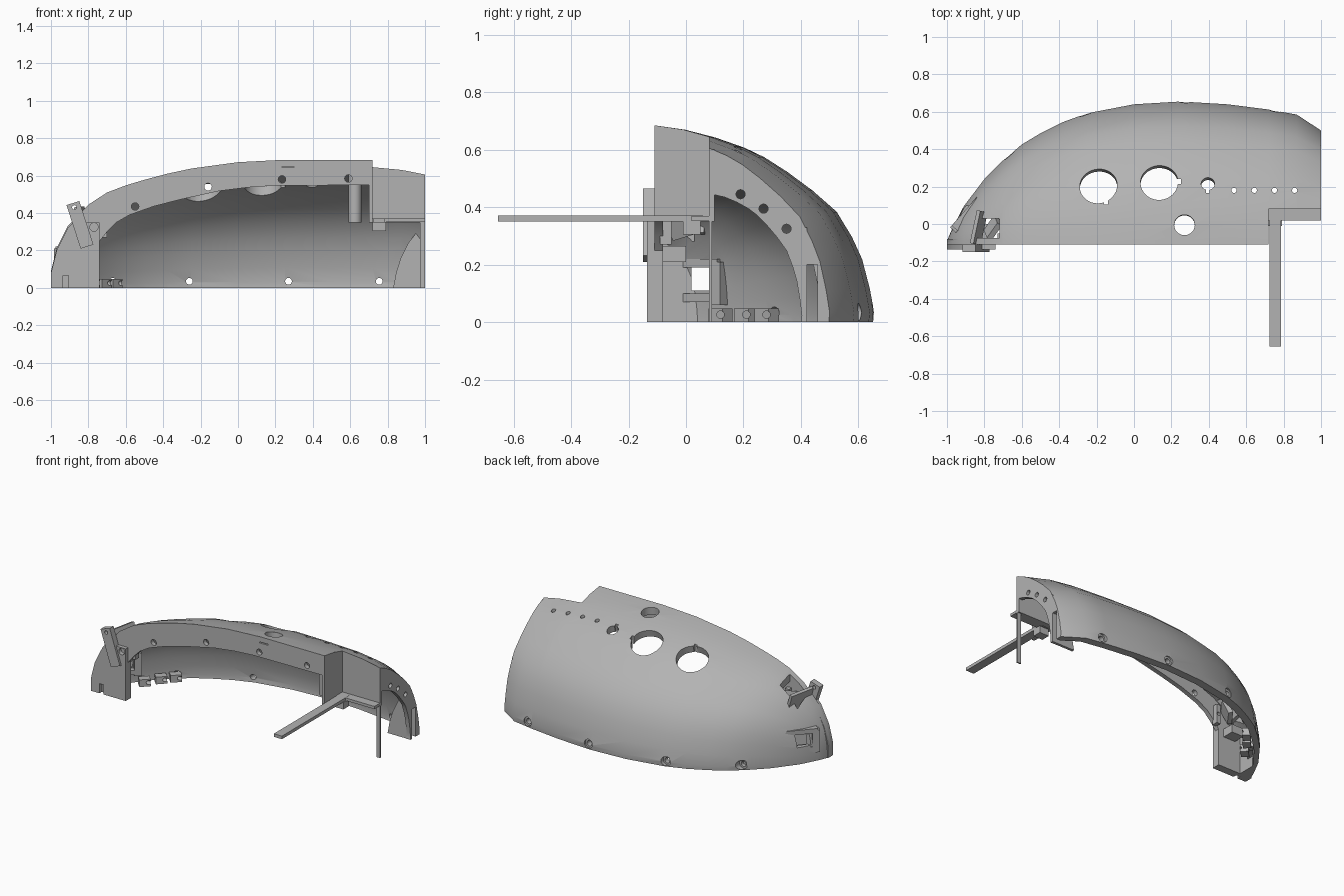
import bpy, bmesh
from math import pi, radians
from mathutils import Matrix, Vector, Euler

cube = bpy.data.objects.get("Cube")
if cube:
    bpy.data.objects.remove(cube, do_unlink=True)

grey = bpy.data.materials.new("plain grey")
grey.use_nodes = True
grey.diffuse_color = (0.45, 0.45, 0.45, 1)
grey.node_tree.nodes["Principled BSDF"].inputs["Base Color"].default_value = (0.45, 0.45, 0.45, 1)


def finish(name, bm):
    bmesh.ops.recalc_face_normals(bm, faces=bm.faces[:])
    me = bpy.data.meshes.new(name)
    bm.to_mesh(me)
    bm.free()
    me.materials.append(grey)
    ob = bpy.data.objects.new(name, me)
    bpy.context.collection.objects.link(ob)
    return ob


def box(name, center, size, rot=(0, 0, 0)):
    bm = bmesh.new()
    m = (Matrix.Translation(center) @ Euler([radians(a) for a in rot]).to_matrix().to_4x4()
         @ Matrix.Diagonal((*size, 1)))
    bmesh.ops.create_cube(bm, size=1, matrix=m)
    return finish(name, bm)


def span(name, x, y, z):
    """Box from its limits on each axis."""
    lim = (x, y, z)
    return box(name, [(a + b) / 2 for a, b in lim], [b - a for a, b in lim])


def cyl(name, center, r, depth, axis="Z", sides=32, tilt=0):
    rot = {"X": (0, pi / 2, 0), "Y": (pi / 2, 0, 0), "Z": (radians(tilt), 0, 0)}[axis]
    bm = bmesh.new()
    bmesh.ops.create_cone(bm, cap_ends=True, segments=sides, radius1=r, radius2=r, depth=depth,
                          matrix=Matrix.Translation(center) @ Euler(rot).to_matrix().to_4x4())
    return finish(name, bm)


def plate(name, pts, y0, y1):
    """Extrude an x-z outline along y."""
    bm = bmesh.new()
    near, far = ([bm.verts.new((x, y, z)) for x, z in pts] for y in (y0, y1))
    bm.faces.new(near)
    bm.faces.new(far)
    for i in range(len(pts)):
        bm.faces.new((near[i - 1], near[i], far[i], far[i - 1]))
    return finish(name, bm)


# Quarter cross-section from top front to bottom back, in unit size
profile = [(0, 1), (.14, .978), (.28, .937), (.41, .886), (.5, .838), (.605, .763), (.72, .668),
           (.83, .56), (.9, .43), (.945, .32), (.98, .17), (1, .05), (.995, 0)]


def loft(name, sections, front, floor):
    """Join scaled cross-sections (x, back y, top z) into a closed solid."""
    bm = bmesh.new()
    rings = []
    for x, back, top in sections:
        pts = [(front, floor)] + [(front + (back - front) * u, top * v) for u, v in profile]
        if floor < 0:
            pts.append((pts[-1][0], floor))
        rings.append([bm.verts.new((x, y, z)) for y, z in pts])
    for a, b in zip(rings, rings[1:]):
        for i in range(len(a)):
            bm.faces.new((a[i - 1], a[i], b[i]))
            bm.faces.new((a[i - 1], b[i], b[i - 1]))
    bm.faces.new(rings[0])
    bm.faces.new(rings[-1])
    return finish(name, bm)


def volume(me):
    bm = bmesh.new()
    bm.from_mesh(me)
    v = bm.calc_volume()
    bm.free()
    return v


def cut(target, cutters):
    """Subtract each cutter, keeping only a result whose volume is plausible."""
    for c in cutters:
        c.hide_render = True
        before, limit = volume(target.data), volume(c.data) + 1e-5
        for solver in ("MANIFOLD", "EXACT", "FLOAT"):
            mod = target.modifiers.new("cut", "BOOLEAN")
            mod.operation, mod.solver, mod.object = "DIFFERENCE", solver, c
            deps = bpy.context.evaluated_depsgraph_get()
            result = bpy.data.meshes.new_from_object(target.evaluated_get(deps))
            target.modifiers.remove(mod)
            after = volume(result)
            if 1e-8 < before - after < limit and after > .1 * before:
                target.data = result
                break
        bpy.data.objects.remove(c, do_unlink=True)


# Curved shell and its hollow
outer = [(-1, -.09, .09), (-.97, -.02, .21), (-.91, .095, .33), (-.8, .24, .445), (-.7, .34, .51),
         (-.6, .425, .548), (-.5, .485, .578), (-.38, .545, .61), (-.25, .592, .638),
         (0, .64, .672), (.25, .655, .685), (.5, .64, .685), (.72, .612, .685),
         (.87, .585, .672), (1, .5, .655)]
wall = .055
shell = loft("shell", outer, -.11, 0)
hollow = [(x, b - wall, t - wall) for x, b, t in outer[2:-1]] + [(.972, .46, .6)]
cuts = [loft("hollow", hollow, -.08, -.05),
        loft("end_arch", [(.9, .403, .445), (1.1, .403, .445)], .09, -.06)]

# Front opening, corner notch and end pocket
arch = [(-.74, -.07), (-.74, .25), (-.7, .3), (-.65, .35), (-.58, .39), (-.45, .436),
        (-.31, .472), (-.1, .518), (.05, .537), (.2, .547), (.7, .55), (1.05, .55), (1.05, -.07)]
cuts += [plate("opening", arch, -.2, -.05),
         span("notch", (.72, 1.1), (-.2, .08), (-.1, .8)),
         span("end_pocket", (.95, 1.1), (.421, .458), (-.1, .2)),
         span("window", (-1.1, -.7), (.02, .1), (.11, .19)),
         span("bracket_gap", (-.85, -.72), (-.075, .03), (.28, .6)),
         span("face_slot", (.235, .3), (-.2, -.09), (.643, .65))]

# Top holes, square to the surface, with keyways
for x, y, r, tilt in [(-.19, .215, .1, -16), (.135, .225, .1, -16), (.395, .215, .036, -16),
                      (.27, -.01, .055, -4)]:
    cuts.append(cyl("top_hole", (x, y, .6), r, .4, sides=48, tilt=tilt))
cuts += [span("key_a", (-.16, -.14), (.105, .15), (.4, .9)),
         span("key_b", (.2, .25), (.215, .24), (.4, .9)),
         span("key_c", (.385, .405), (.165, .2), (.4, .9))]
for i in range(4):
    cuts.append(cyl("small_hole", (.535 + .108 * i, .18, .6), .014, .4, sides=16))

# Screw holes on the front face, lower rim and end
for x, z in [(-.55, .435), (-.16, .54), (.235, .58), (.59, .585)]:
    cuts.append(cyl("face_hole", (x, -.1, z), .02, .08, "Y", 16))
for x, y in [(-.67, .36), (-.26, .585), (.27, .655), (.755, .605)]:
    cuts.append(cyl("rim_hole", (x, y, .035), .018, .3, "Y", 16))
    cuts.append(cyl("rim_counterbore", (x, y + .02, .035), .03, .07, "Y", 20))
for y, z in [(.19, .445), (.27, .395), (.35, .325)]:
    cuts.append(cyl("end_hole", (1, y, z), .016, .16, "X", 16))
cut(shell, cuts)

# Flat facing at the narrow end
facing = plate("front_facing", [(-1, 0), (-1, .08), (-.97, .2), (-.91, .32), (-.88, .35),
                                (-.74, .35), (-.74, 0)], -.135, -.08)
cut(facing, [span("foot_slot", (-.935, -.905), (-.2, -.06), (-.1, .065)),
             cyl("facing_hole", (-.77, -.11, .325), .022, .2, "Y", 16)])

# Notch walls, shelf and long arm
span("notch_side_wall", (.7, .72), (-.11, .1), (.35, .63))
span("notch_back_wall", (.7, 1), (.08, .1), (.35, .6))
span("shelf", (.72, 1), (.02, .1), (.352, .37))
span("arm", (.725, .785), (-.655, .06), (.35, .371))
span("arm_block", (.72, .79), (-.01, .05), (.305, .352))
cyl("pillar", (.625, .03, .485), .035, .27)
plate("end_plate", [(.83, 0), (.845, .08), (.87, .16), (.91, .24), (.95, .29), (1, .33), (1, 0)],
      .403, .421)

# Window frame set into the narrow end
mid, along = Vector((-.89, .05, 0)), Vector((.66, .75, 0))
for s in (-1, 1):
    box("frame_post", mid + along * .09 * s + Vector((0, 0, .135)), (.045, .05, .15), (0, 0, 48.7))
for z in (.085, .205):
    box("frame_rail", mid + Vector((0, 0, z)), (.2, .05, .03), (0, 0, 48.7))

# Tilted clamp, fins and bracket at the narrow end
lean = (0, -18, 0)
cut(box("clamp_plate", (-.845, -.13, .337), (.072, .04, .245), lean),
    [cyl("clamp_hole", (-.875, -.13, .43), .012, .2, "Y", 16)])
box("clamp_fin", (-.83, -.02, .37), (.02, .18, .13), (0, -18, -12))
box("clamp_strut", (-.755, -.02, .35), (.03, .1, .11), (15, 20, -30))
span("bracket", (-.87, -.78), (-.1, 0), (.21, .265))
cut(span("bracket_tab", (-.73, -.7), (-.09, -.05), (.27, .4)),
    [cyl("tab_hole", (-.715, -.07, .335), .012, .2, "Y", 16)])

# Small bosses inside the lower rim
for x, y in [(-.72, .21), (-.66, .28), (-.78, .12)]:
    cut(box("rim_boss", (x, y, .024), (.07, .05, .048), (0, 0, 45)),
        [cyl("boss_hole", (x, y, .026), .013, .3, "X", 16)])

for ob in bpy.context.scene.objects:
    ob.select_set(ob.type == "MESH")
bpy.context.view_layer.objects.active = shell
bpy.ops.object.shade_smooth_by_angle(angle=radians(25))
